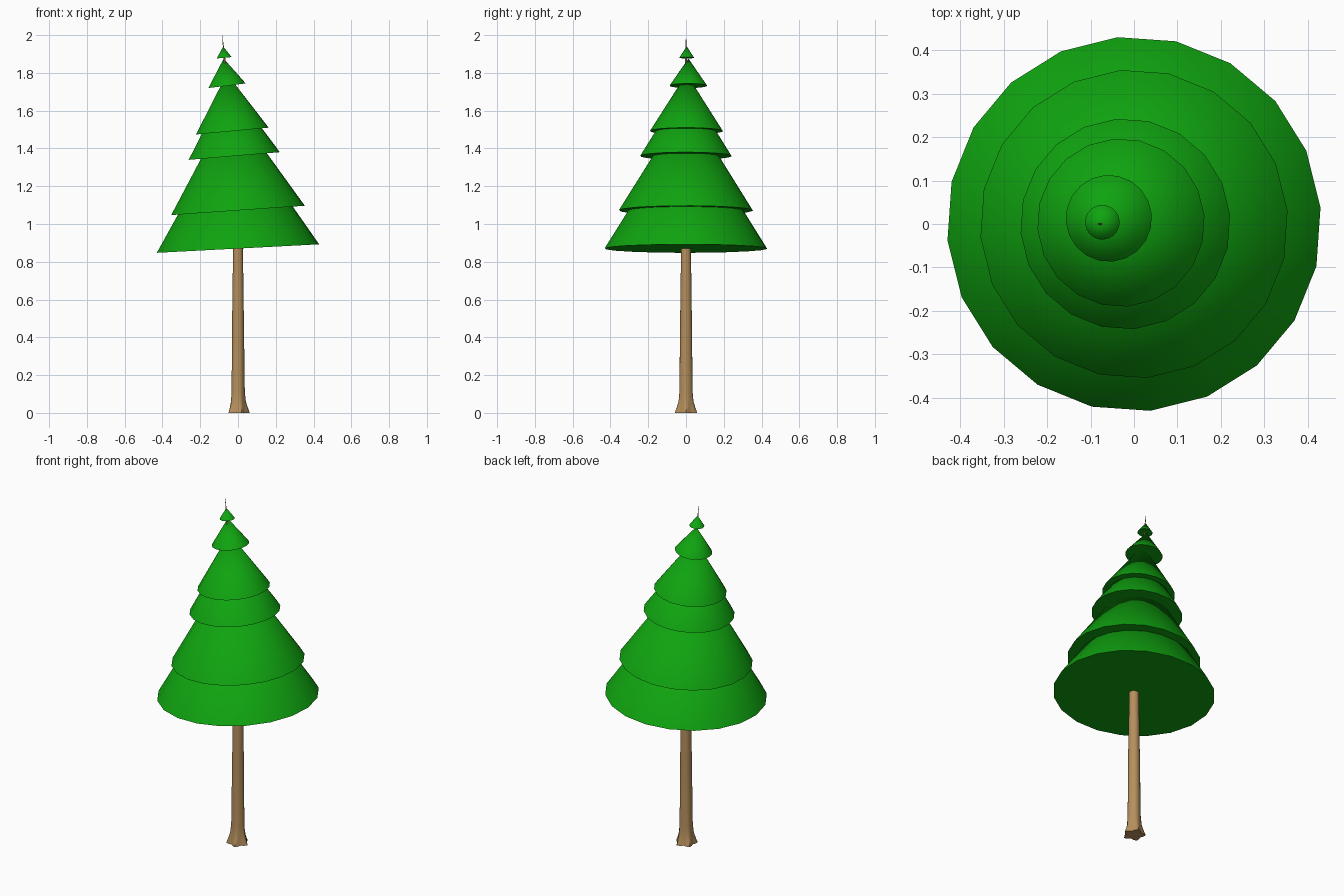
import bpy, bmesh
from math import sin, cos, pi, radians
from mathutils import Matrix

if "Cube" in bpy.data.objects:
    bpy.data.objects.remove(bpy.data.objects["Cube"])


def material(name, rgb):
    m = bpy.data.materials.new(name)
    m.diffuse_color = (*rgb, 1)
    m.use_nodes = True
    m.node_tree.nodes["Principled BSDF"].inputs["Base Color"].default_value = m.diffuse_color
    return m


def add_object(name, bm, mat, angle):
    bmesh.ops.recalc_face_normals(bm, faces=bm.faces)
    me = bpy.data.meshes.new(name)
    bm.to_mesh(me)
    bm.free()
    ob = bpy.data.objects.new(name, me)
    bpy.context.collection.objects.link(ob)
    me.materials.append(mat)
    bpy.ops.object.select_all(action='DESELECT')
    ob.select_set(True)
    bpy.context.view_layer.objects.active = ob
    bpy.ops.object.shade_smooth_by_angle(angle=radians(angle))
    return ob


green = material("needles", (0.005, 0.37, 0.005))
bark = material("bark", (0.46, 0.275, 0.107))

# foliage tiers: centre x, y, z, radius, height, lean in degrees
tiers = [
    (0.00, 0.00, 0.870, 0.432, 0.69, 3.0),
    (0.00, 0.00, 1.072, 0.356, 0.57, 4.0),
    (-0.02, 0.00, 1.360, 0.243, 0.39, 4.8),
    (-0.03, 0.003, 1.492, 0.194, 0.305, 5.4),
    (-0.058, 0.013, 1.732, 0.1, 0.145, 7.0),
    (-0.073, 0.004, 1.880, 0.04, 0.06, 5.0),
]
for i, (x, y, z, r, h, lean) in enumerate(tiers):
    bm = bmesh.new()
    place = (Matrix.Translation((x, y, z)) @ Matrix.Rotation(radians(-lean), 4, 'Y')
             @ Matrix.Rotation(radians(5), 4, 'Z') @ Matrix.Translation((0, 0, h / 2)))
    bmesh.ops.create_cone(bm, cap_ends=True, cap_tris=False, segments=20,
                          radius1=r, radius2=0, depth=h, matrix=place)
    bmesh.ops.remove_doubles(bm, verts=bm.verts, dist=1e-5)  # single apex point
    add_object(f"foliage_tier_{i + 1}", bm, green, 40)

# trunk: centre x, z, radius, root lobe depth; leans gently and tapers to the tip
rings = [
    (0, 0, 0.052, 0.20), (0, 0.03, 0.045, 0.14), (0, 0.06, 0.039, 0.07),
    (0, 0.11, 0.035, 0.03), (0, 0.5, 0.031, 0), (0, 0.875, 0.026, 0),
    (-0.01, 1.2, 0.020, 0), (-0.03, 1.5, 0.014, 0), (-0.058, 1.74, 0.008, 0),
    (-0.073, 1.89, 0.004, 0), (-0.078, 1.945, 0.0025, 0), (-0.084, 2.0, 0.0005, 0),
]
N = 20
bm = bmesh.new()
loops = []
for x, z, r, lobe in rings:
    loop = []
    for k in range(N):
        a = 2 * pi * k / N
        q = r * (1 + lobe * cos(5 * a))
        loop.append(bm.verts.new((x + q * cos(a), q * sin(a), z)))
    loops.append(loop)
for lo, hi in zip(loops, loops[1:]):
    for k in range(N):
        j = (k + 1) % N
        bm.faces.new((lo[k], lo[j], hi[j], hi[k]))
bm.faces.new(loops[0][::-1])
bm.faces.new(loops[-1])
add_object("trunk", bm, bark, 60)
